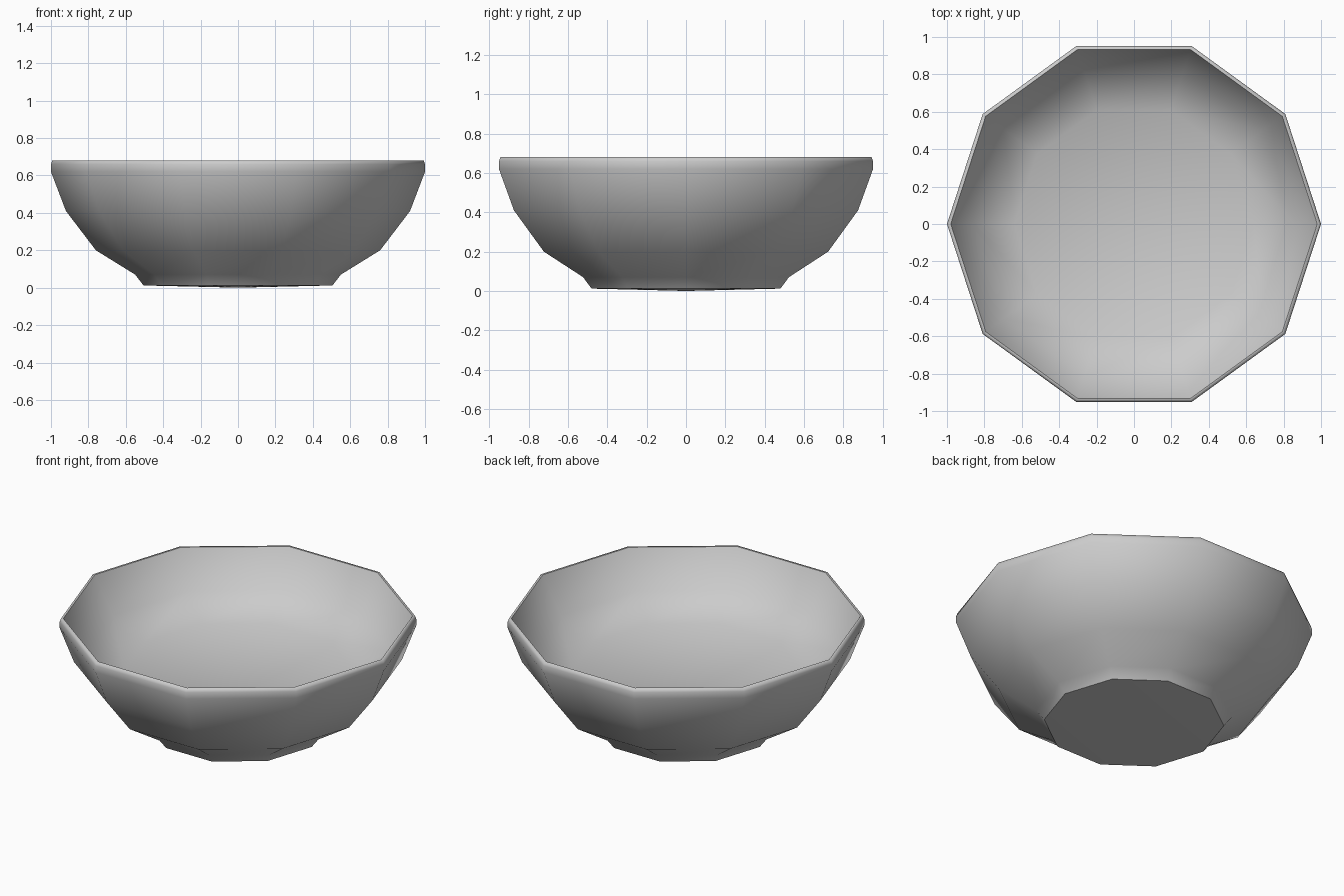
import bpy, bmesh
from math import cos, sin, tau

if "Cube" in bpy.data.objects:
    bpy.data.objects.remove(bpy.data.objects["Cube"])

SIDES = 10

# Bowl cross-section (radius, height): foot, outer wall, rim, inner wall, floor
profile = [(0.505, 0.012), (0.55, 0.07), (0.76, 0.20), (0.92, 0.41),
           (1.0, 0.62), (1.0, 0.66), (0.993, 0.68), (0.98, 0.68),
           (0.86, 0.46), (0.64, 0.355)]
INNER_RIM = 7

bm = bmesh.new()
rings = [[bm.verts.new((r * cos(tau * i / SIDES), r * sin(tau * i / SIDES), z))
          for i in range(SIDES)] for r, z in profile]

# Walls between neighbouring rings
for a, b in zip(rings, rings[1:]):
    for i in range(SIDES):
        j = (i + 1) % SIDES
        bm.faces.new((a[i], a[j], b[j], b[i]))

# Slightly domed underside and inner floor
for ring, z in ((rings[0], 0.0), (rings[-1], 0.345)):
    centre = bm.verts.new((0, 0, z))
    for i in range(SIDES):
        bm.faces.new((ring[i], ring[(i + 1) % SIDES], centre))

bmesh.ops.recalc_face_normals(bm, faces=bm.faces)
for f in bm.faces:
    f.smooth = True

# Crisp edges on the inner rim and around the foot
for k in (0, INNER_RIM):
    for i in range(SIDES):
        bm.edges.get((rings[k][i], rings[k][(i + 1) % SIDES])).smooth = False

mesh = bpy.data.meshes.new("bowl")
bm.to_mesh(mesh)
bm.free()
bowl = bpy.data.objects.new("bowl", mesh)
bpy.context.collection.objects.link(bowl)
